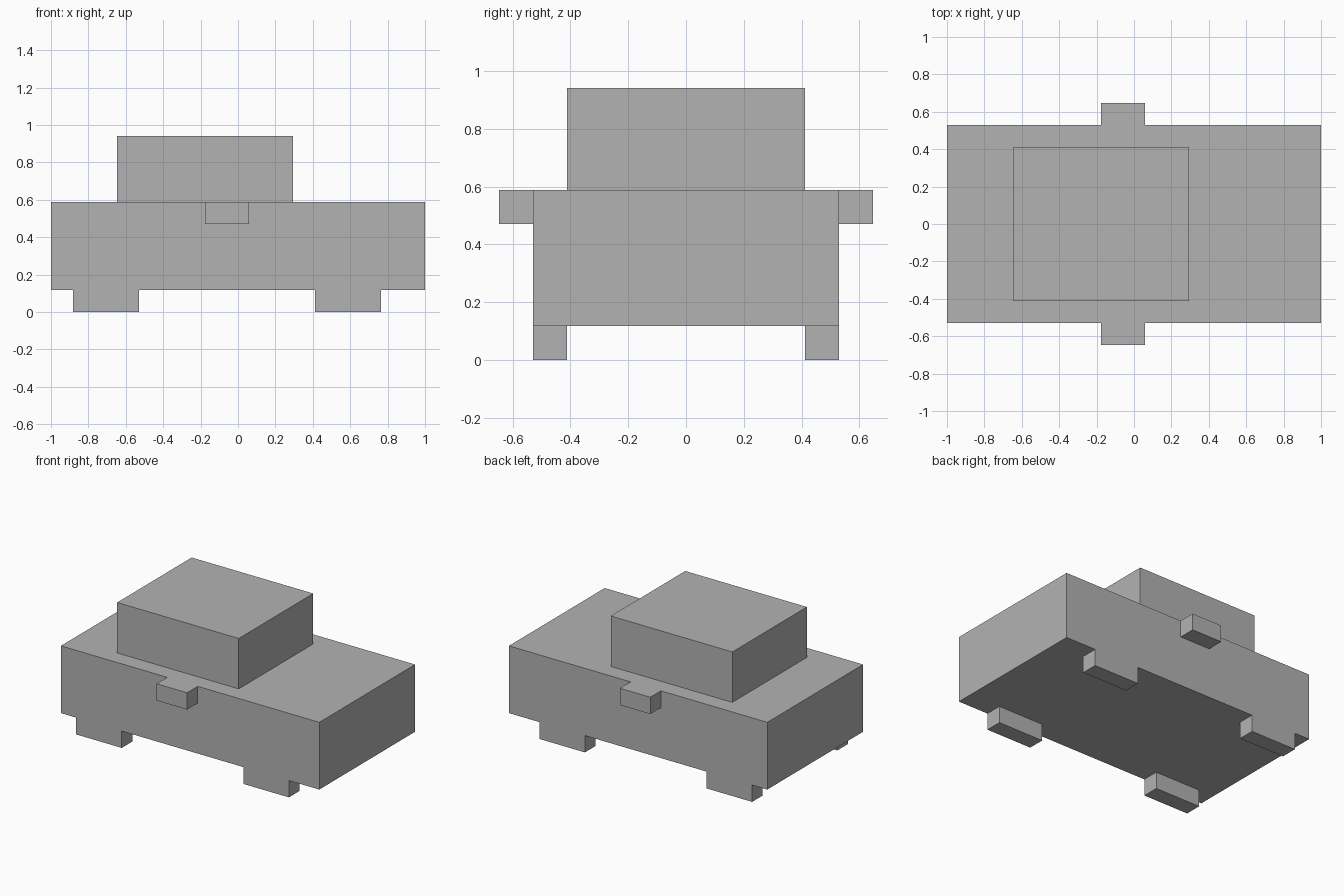
import bpy
import bmesh
from mathutils import Vector

cube = bpy.data.objects.get("Cube")
if cube:
    bpy.data.objects.remove(cube, do_unlink=True)

# Single flat grey for the whole model
grey = bpy.data.materials.new("plain_grey")
grey.use_nodes = True
colour = (0.45, 0.45, 0.45, 1)
grey.diffuse_color = colour
grey.node_tree.nodes["Principled BSDF"].inputs["Base Color"].default_value = colour

U = 2 / 17  # block unit: the body is 17 units long


def box(name, x, y, z):
    """Flat-sided box from (min, max) ranges given in block units."""
    low, high = (Vector(p) * U for p in zip(x, y, z))
    bm = bmesh.new()
    bmesh.ops.create_cube(bm, size=1)
    bmesh.ops.scale(bm, vec=high - low, verts=bm.verts)
    bmesh.ops.translate(bm, vec=(low + high) / 2, verts=bm.verts)
    mesh = bpy.data.meshes.new(name)
    bm.to_mesh(mesh)
    bm.free()
    mesh.materials.append(grey)
    obj = bpy.data.objects.new(name, mesh)
    bpy.context.scene.collection.objects.link(obj)
    return obj


# Main body and the cabin set towards one end
box("body", (-8.5, 8.5), (-4.5, 4.5), (1, 5))
box("cabin", (-5.5, 2.5), (-3.5, 3.5), (5, 8))

# Wheels flush with the body sides, and a mirror block on each side
for side, sign in (("front", -1), ("back", 1)):
    wheel_y = sorted((sign * 3.5, sign * 4.5))
    mirror_y = sorted((sign * 4.5, sign * 5.5))
    box(f"{side}_right_wheel", (-7.5, -4.5), wheel_y, (0, 1))
    box(f"{side}_left_wheel", (3.5, 6.5), wheel_y, (0, 1))
    box(f"{side}_mirror", (-1.5, 0.5), mirror_y, (4, 5))
